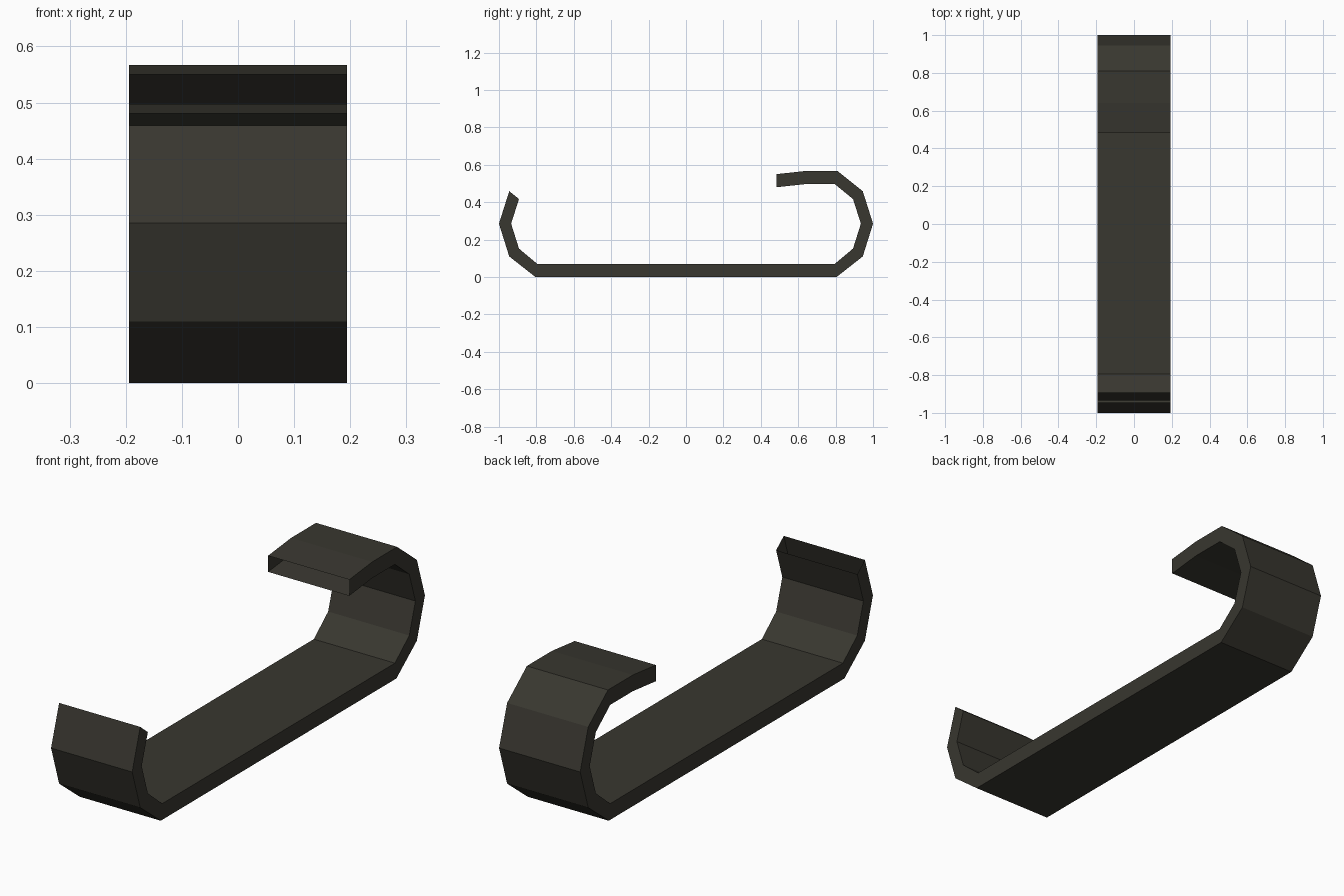
import bpy, bmesh

if "Cube" in bpy.data.objects:
    bpy.data.objects.remove(bpy.data.objects["Cube"])

HALF_W = 0.194

# Curved end, listed from the flat base upwards: (outer y, z), (inner y, z)
bend = [((0.805, 0.0), (0.795, 0.07)),
        ((0.945, 0.11), (0.893, 0.152)),
        ((1.0, 0.285), (0.935, 0.285)),
        ((0.945, 0.459), (0.893, 0.417))]
# Extra hook on the back end only
hook = [((0.81, 0.567), (0.795, 0.497)),
        ((0.64, 0.567), (0.64, 0.497)),
        ((0.483, 0.55), (0.483, 0.48))]

front = [tuple((-y, z) for y, z in pair) for pair in reversed(bend)]
profile = front + bend + hook

# Hollow strip: outer skin, inner skin and two side walls, open at both tips
bm = bmesh.new()
rings = []
for (oy, oz), (iy, iz) in profile:
    rings.append([bm.verts.new(c) for c in (
        (-HALF_W, oy, oz), (HALF_W, oy, oz), (HALF_W, iy, iz), (-HALF_W, iy, iz))])
for a, b in zip(rings, rings[1:]):
    for i in range(4):
        j = (i + 1) % 4
        bm.faces.new((a[i], b[i], b[j], a[j]))

# Make every face point away from the strip's core
for k, f in enumerate(bm.faces):
    s = k // 4
    core = sum((v.co for v in rings[s] + rings[s + 1]), rings[0][0].co * 0) / 8
    f.normal_update()
    if f.normal.dot(f.calc_center_median() - core) < 0:
        f.normal_flip()

mesh = bpy.data.meshes.new("curved_strip")
bm.to_mesh(mesh)
bm.free()

mat = bpy.data.materials.new("dark olive metal")
mat.diffuse_color = (0.040, 0.038, 0.029, 1)
mat.use_nodes = True
mat.node_tree.nodes["Principled BSDF"].inputs["Base Color"].default_value = mat.diffuse_color
mesh.materials.append(mat)
strip = bpy.data.objects.new("curved_strip", mesh)
bpy.context.collection.objects.link(strip)
